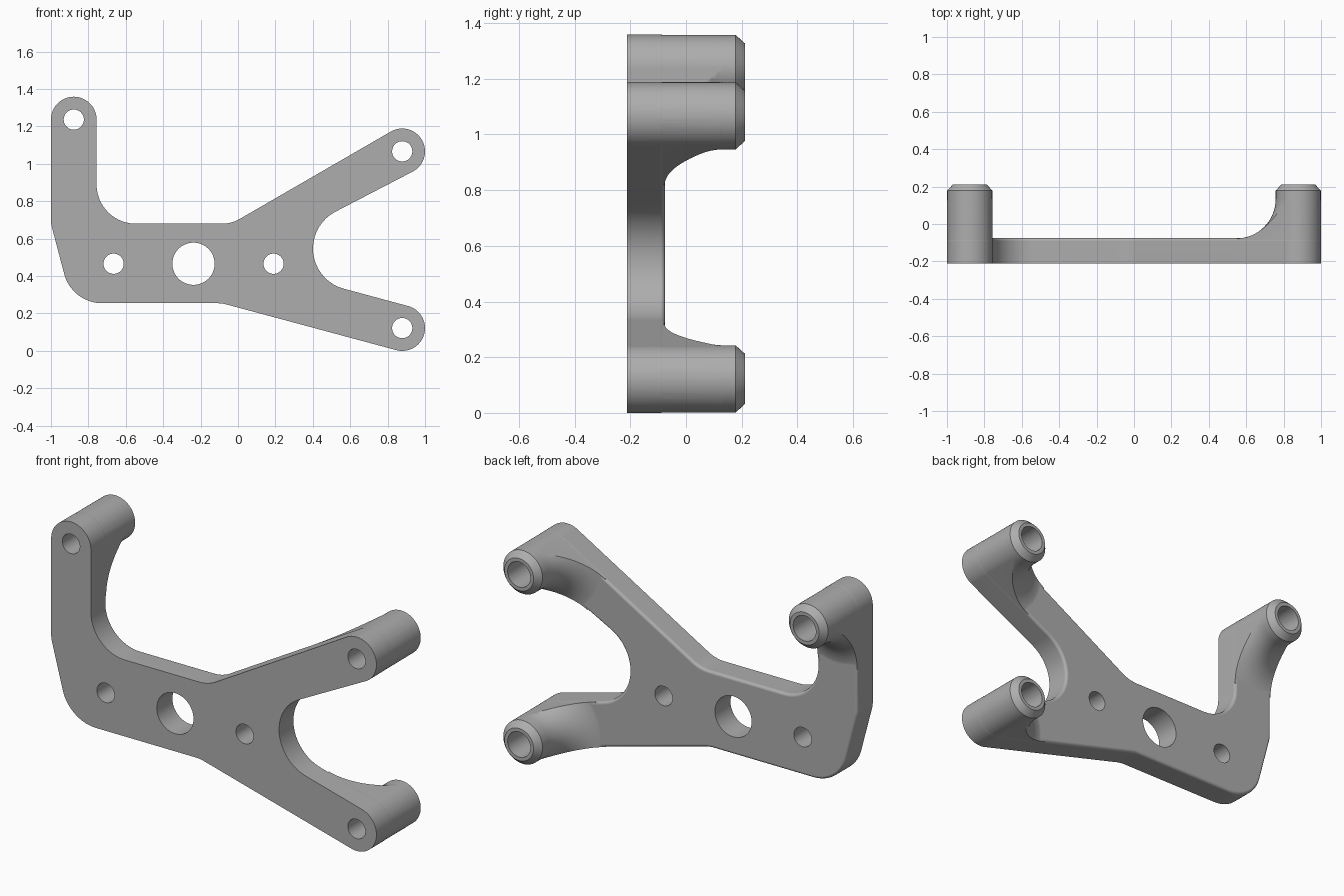
import bpy, bmesh
from math import sin, cos, pi, acos, atan2, radians
from mathutils import Vector

cube = bpy.data.objects.get("Cube")
if cube:
    bpy.data.objects.remove(cube, do_unlink=True)

FRONT, PLATE_BACK, POST_BACK = -0.2125, -0.075, 0.2125
POST_R, BORE_R = 0.122, 0.054

grey = bpy.data.materials.new("machined_grey")
grey.use_nodes = True
colour = (0.42, 0.42, 0.42, 1)
grey.diffuse_color = colour
grey.node_tree.nodes["Principled BSDF"].inputs["Base Color"].default_value = colour


def circle(centre, r, steps=64):
    return [centre + r * Vector((cos(2 * pi * i / steps), sin(2 * pi * i / steps)))
            for i in range(steps)]


def arc(centre, r, a0, sweep, steps=18):
    return [centre + r * Vector((cos(a0 + sweep * i / steps), sin(a0 + sweep * i / steps)))
            for i in range(steps + 1)]


def loft(name, rings):
    """Closed solid through equal-length (x, z) rings, each at its own y."""
    bm = bmesh.new()
    loops = [[bm.verts.new((p.x, y, p.y)) for p in pts] for pts, y in rings]
    n = len(loops[0])
    for a, b in zip(loops, loops[1:]):
        for i in range(n):
            j = (i + 1) % n
            bm.faces.new((a[i], a[j], b[j], b[i]))
    bm.faces.new(loops[0])
    bm.faces.new(loops[-1][::-1])
    bmesh.ops.recalc_face_normals(bm, faces=bm.faces)
    mesh = bpy.data.meshes.new(name)
    bm.to_mesh(mesh)
    bm.free()
    mesh.materials.append(grey)
    obj = bpy.data.objects.new(name, mesh)
    bpy.context.collection.objects.link(obj)
    return obj


def combine(target, tool, operation):
    mod = target.modifiers.new("combine", "BOOLEAN")
    mod.operation, mod.solver, mod.object = operation, "EXACT", tool
    bpy.context.view_layer.objects.active = target
    bpy.ops.object.modifier_apply(modifier=mod.name)
    bpy.data.objects.remove(tool, do_unlink=True)


# Outline: post ends and rounded corners, counter-clockwise
post_a, post_b, post_c = (Vector(p) for p in ((-0.878, 1.237), (0.878, 1.067), (0.878, 0.122)))
posts = (post_a, post_b, post_c)
path = [(post_a, None),
        (Vector((-1.0, 0.68)), 0.15),
        (Vector((-0.888, 0.255)), 0.21),
        (Vector((-0.086, 0.255)), 0.2),
        (post_c, None),
        (Vector((0.014, 0.481)), 0.222),
        (post_b, None),
        (Vector((-0.035, 0.68)), 0.2),
        (Vector((-0.756, 0.68)), 0.21)]


def tangent_angle(centre, point, side):
    d = point - centre
    return atan2(d.y, d.x) + side * acos(min(1, POST_R / d.length))


def make_outline():
    items = []
    for i, (p, r) in enumerate(path):
        if r is not None:
            items.append((p, r))
            continue
        a0 = tangent_angle(p, path[i - 1][0], 1)
        a1 = tangent_angle(p, path[(i + 1) % len(path)][0], -1)
        items += [(q, 0) for q in arc(p, POST_R, a0, (a1 - a0) % (2 * pi), 36)]
    points = []
    for i, (p, r) in enumerate(items):
        if not r:
            points.append(p)
            continue
        u = (items[i - 1][0] - p).normalized()
        v = (items[(i + 1) % len(items)][0] - p).normalized()
        half = u.angle(v) / 2
        centre = p + (u + v).normalized() * (r / sin(half))
        reach = r * cos(half) / sin(half)
        s, e = p + u * reach - centre, p + v * reach - centre
        a0 = atan2(s.y, s.x)
        sweep = (atan2(e.y, e.x) - a0 + pi) % (2 * pi) - pi
        points += arc(centre, r, a0, sweep)
    return points


def inset(points, d):
    result = []
    for i, p in enumerate(points):
        a = (p - points[i - 1]).normalized()
        b = (points[(i + 1) % len(points)] - p).normalized()
        t = (a + b).normalized()
        result.append(p + d * Vector((-t.y, t.x)))
    return result


outline = make_outline()

# Flat plate with a rounded rear rim
RIM = 0.016
rings = [(outline, FRONT)]
for i in range(6):
    t = pi / 2 * i / 5
    rings.append((inset(outline, RIM * (1 - cos(t))), PLATE_BACK - RIM * (1 - sin(t))))
bracket = loft("bracket", rings)

# Standoff posts flaring down into the arms
FLARE, LOW = 0.21, PLATE_BACK - 0.002
post_r = POST_R - 0.0015
for p in posts:
    profile = [(post_r + FLARE, -0.15)]
    for i in range(17):
        t = pi / 2 * i / 16
        profile.append((post_r + FLARE * (1 - sin(t)), LOW + FLARE * (1 - cos(t))))
    profile += [(post_r, POST_BACK - 0.034), (post_r - 0.031, POST_BACK)]
    flare = loft("standoff", [(circle(p, r), y) for r, y in profile])
    boundary = loft("boundary", [(inset(outline, 0.001), -0.4), (inset(outline, 0.001), 0.4)])
    combine(flare, boundary, "INTERSECT")
    combine(bracket, flare, "UNION")

# Stepped bores through the posts
for p in posts:
    steps = [(BORE_R, -0.4), (BORE_R, 0.0), (0.07, 0.0), (0.07, 0.4)]
    combine(bracket, loft("bore", [(circle(p, r, 48), y) for r, y in steps]), "DIFFERENCE")

# Two mounting holes and the large centre hole
for x, r in ((-0.665, BORE_R), (-0.238, 0.113), (0.19, BORE_R)):
    ring = circle(Vector((x, 0.466)), r, 48)
    combine(bracket, loft("hole", [(ring, -0.4), (ring, 0.4)]), "DIFFERENCE")

# Smooth curved walls, crisp edges
bpy.ops.object.select_all(action="DESELECT")
bracket.select_set(True)
bpy.context.view_layer.objects.active = bracket
bpy.ops.object.shade_smooth_by_angle(angle=radians(30))
weighted = bracket.modifiers.new("weighted_normals", "WEIGHTED_NORMAL")
weighted.keep_sharp = True
